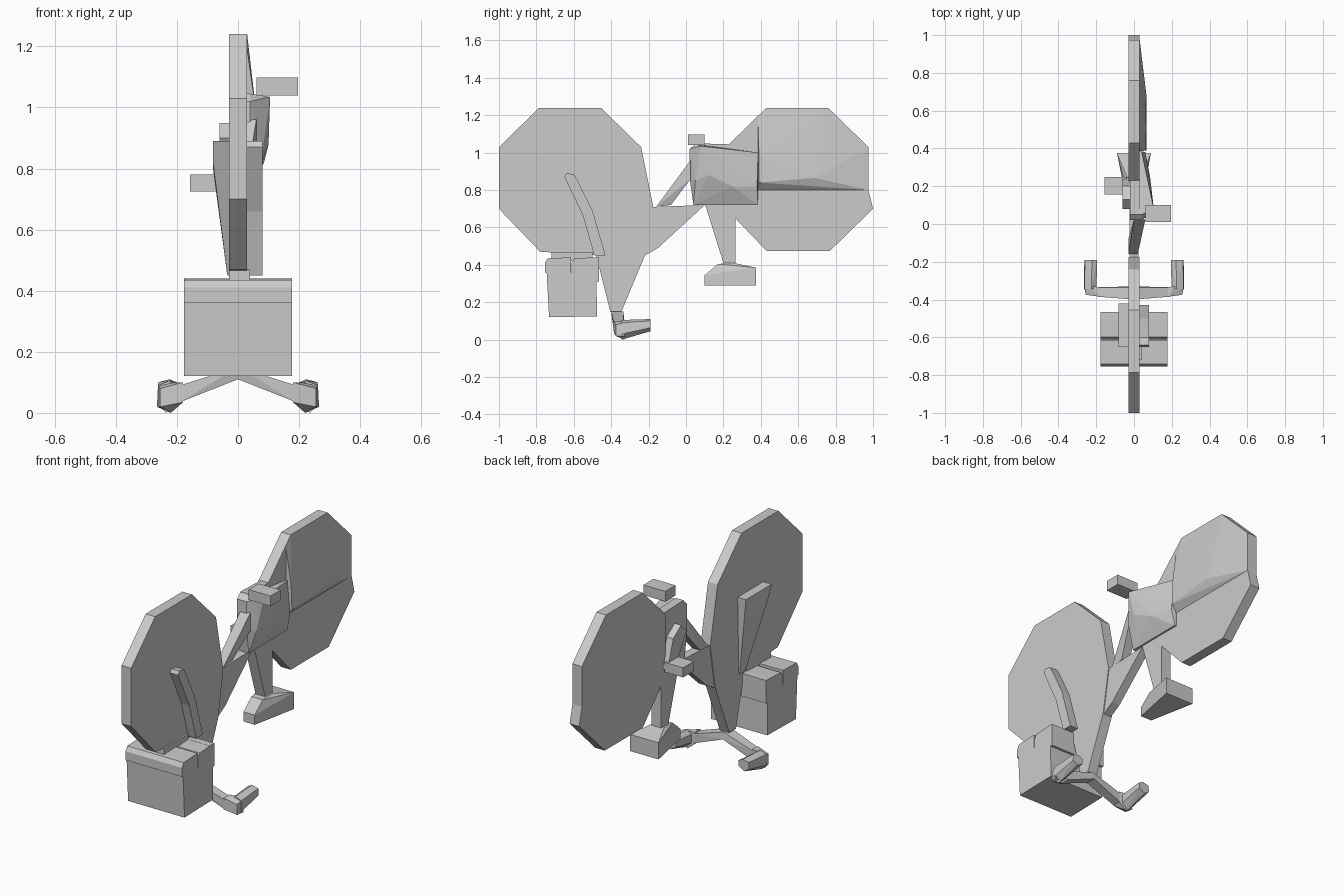
import bpy, bmesh

if "Cube" in bpy.data.objects:
    bpy.data.objects.remove(bpy.data.objects["Cube"])

def finish(name, bm):
    bmesh.ops.recalc_face_normals(bm, faces=bm.faces[:])
    me = bpy.data.meshes.new(name)
    bm.to_mesh(me)
    bm.free()
    ob = bpy.data.objects.new(name, me)
    bpy.context.collection.objects.link(ob)
    return ob

def hull(name, pts):
    """Faceted convex part around a few points."""
    bm = bmesh.new()
    for p in pts:
        bm.verts.new(p)
    r = bmesh.ops.convex_hull(bm, input=bm.verts[:])
    junk = set(r["geom_interior"]) | set(r["geom_unused"])
    bmesh.ops.delete(bm, geom=[v for v in junk if isinstance(v, bmesh.types.BMVert)], context='VERTS')
    bmesh.ops.dissolve_limit(bm, angle_limit=0.01, verts=bm.verts[:], edges=bm.edges[:])
    return finish(name, bm)

def plate(name, profile, x0, x1):
    """Side profile (y, z) extruded across x."""
    bm = bmesh.new()
    f = bm.faces.new([bm.verts.new((x0, y, z)) for y, z in profile])
    r = bmesh.ops.extrude_face_region(bm, geom=[f])
    for v in r["geom"]:
        if isinstance(v, bmesh.types.BMVert):
            v.co.x = x1
    return finish(name, bm)

def box(name, x0, x1, y0, y1, z0, z1):
    return plate(name, [(y0, z0), (y1, z0), (y1, z1), (y0, z1)], x0, x1)

def mirrored(ob):
    ob.modifiers.new("mirror", 'MIRROR')
    return ob

W = 0.03

# Upturned bicycle: front wheel merged with the head of the frame
plate("front_wheel", [(-1, .70), (-1, 1.03), (-.785, 1.24), (-.455, 1.24), (-.24, 1.03),
                      (-.175, .71), (-.22, .45), (-.43, .45), (-.78, .47)], -W, W)

# Rear wheel, with the drive side bulging above the chain line
plate("rear_wheel", [(.43, .475), (.77, .475), (1, .70), (.975, .80), (.975, 1.03),
                     (.76, 1.24), (.43, 1.24), (.225, 1.04), (.225, .69)], -W, W)
upper = [(.385, .80), (.975, .80), (.975, 1.03), (.76, 1.24), (.43, 1.24), (.385, 1.19)]
hull("chain_stay", [(x, y, z) for y, z in upper for x in (-.02, W)]
     + [(.065, .69, .865), (.065, .39, .84), (.06, .39, .98)])

# Frame tubes
plate("head_tube", [(-.48, .45), (-.22, .45), (-.345, .15), (-.405, .15)], -W, W)
plate("down_tube", [(-.22, .45), (-.15, .49), (.10, .72), (-.175, .71)], -.025, .025)
hull("top_tube", [(x, y, z) for y, z in ((-.16, .71), (-.08, .72)) for x in (-.03, .02)]
     + [(x, .025, z) for z in (.86, .96) for x in (0, .06)])
plate("seat_post", [(.10, .73), (.20, .41), (.265, .41), (.265, .73)], -W, W)

# Chain guard and crank hub
hull("chain_guard", [(x, y, z) for y, z in ((.04, .72), (.385, .72), (.385, 1.0), (.05, 1.045), (.02, .86), (.02, 1.02))
                     for x in (-.02, .04)]
     + [(.10, .12, .88), (.105, .08, 1.035), (.085, .25, .82), (.08, .05, .85), (.06, .38, .82)])
plate("upper_stay", [(.03, 1.0), (.38, 1.0), (.38, 1.04), (.05, 1.05)], -.02, W)

# Left crank and both pedals
plate("left_crank", [(.08, .90), (.13, .95), (.20, .90), (.25, .74), (.18, .73)], -.06, -.02)
box("left_pedal", -.157, -.04, .155, .25, .725, .78)
box("right_pedal", .06, .197, .01, .10, 1.04, 1.098)

# Saddle, wide at the back and narrow at the nose
saddle = [(.10, .29, .035), (.375, .29, .09), (.375, .385, .09), (.255, .41, .04),
          (.17, .405, .035), (.10, .345, .035)]
hull("saddle", [(s * w, y, z) for y, z, w in saddle for s in (-1, 1)])

# Fork covers either side of the front wheel
plate("right_fork", [(-.65, .87), (-.64, .89), (-.60, .885), (-.58, .85), (-.50, .69),
                     (-.43, .45), (-.49, .45), (-.55, .66)], W, .08)
hull("left_fork", [(x, y, z) for y, z in ((-.65, .89), (-.42, .89), (-.47, .80), (-.62, .82)) for x in (-.082, -.02)]
     + [(x, y, .45) for y in (-.48, -.43) for x in (-.035, -.02)])

# Carrier box with a two-panel lid and mounting bracket
plate("carrier_box", [(-.745, .36), (-.732, .12), (-.475, .125), (-.48, .36)], -.177, .177)
for name, y0, y1 in (("lid_front", -.755, -.615), ("lid_back", -.612, -.49)):
    plate(name, [(y0, .36), (y1, .36), (y1, .44), (y0 + .015, .435), (y0, .41)], -.177, .177)
box("lid_hinge", -.177, .177, -.505, -.465, .31, .44)
box("box_bracket", -.03, .04, -.72, -.5, .42, .47)

# Handlebar with downturned arms and forward grips
bar = mirrored(hull("handlebar", [(0, -.39, .11), (0, -.33, .11), (0, -.40, .15), (0, -.335, .15)]
                    + [(.19, y, z) for y in (-.385, -.335) for z in (.035, .09)]))
bend = mirrored(hull("bar_bend", [(.18, y, z) for y in (-.385, -.335) for z in (.035, .10)]
                     + [(.255, -.375, .02), (.255, -.375, .08), (.265, -.33, .02), (.262, -.33, .09),
                        (.215, -.33, .10), (.22, -.33, 0)]))
section = [(.198, .035), (.198, .085), (.225, .105), (.262, .09), (.265, .03), (.235, 0)]
grip = mirrored(hull("grip", [(x, -.345, z) for x, z in section]
                     + [(.228 + (x - .23) * 1.0, -.19, .078 + (z - .053) * .62) for x, z in section]))
